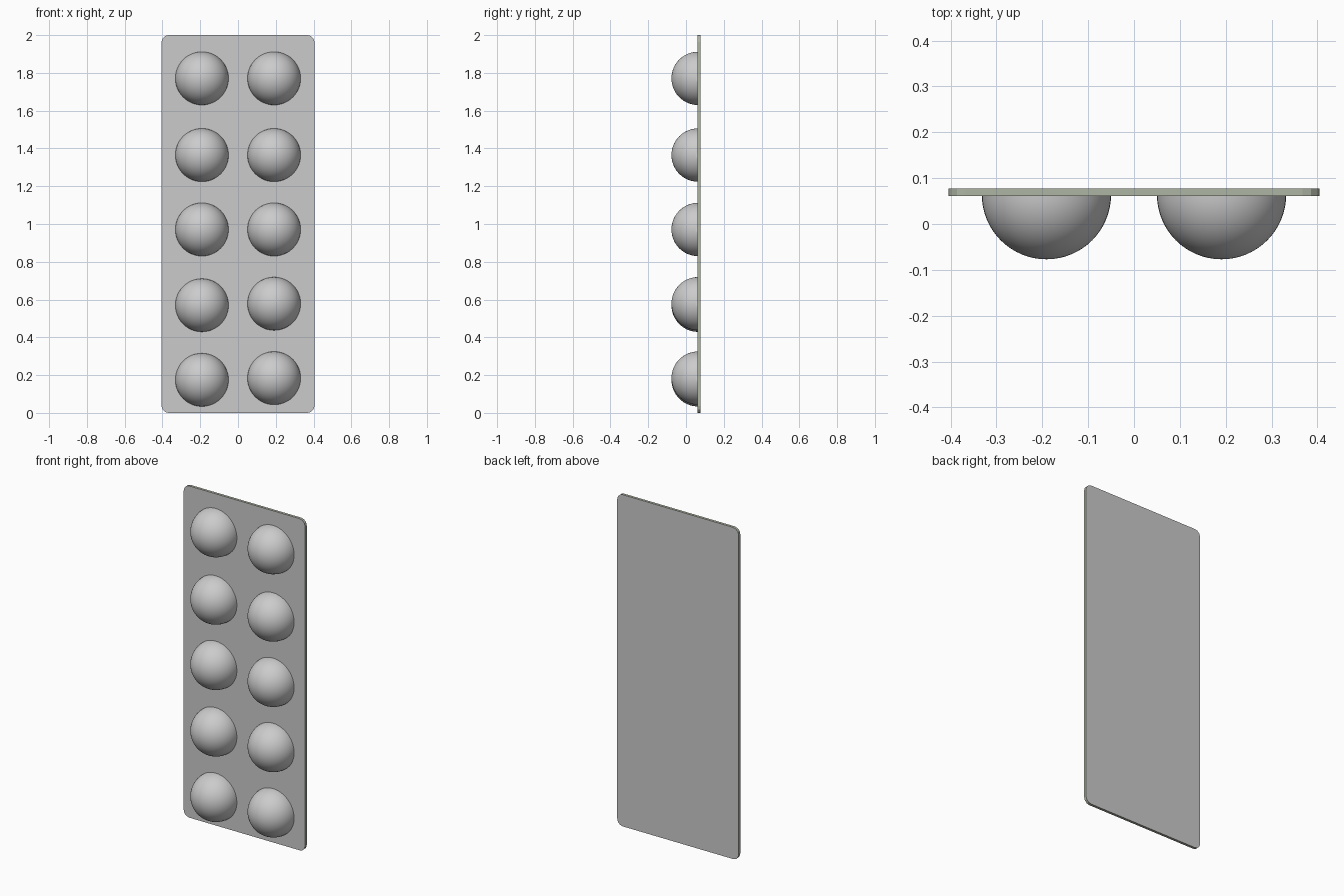
import bpy
import bmesh
from math import cos, sin, pi
from mathutils import Matrix, Vector

default = bpy.data.objects.get("Cube")
if default:
    bpy.data.objects.remove(default)


def make_material(name, rgb):
    mat = bpy.data.materials.new(name)
    mat.use_nodes = True
    color = (*rgb, 1.0)
    mat.diffuse_color = color
    bsdf = next(n for n in mat.node_tree.nodes if n.type == 'BSDF_PRINCIPLED')
    bsdf.inputs["Base Color"].default_value = color
    return mat


def make_object(name, bm, materials):
    mesh = bpy.data.meshes.new(name)
    bm.to_mesh(mesh)
    bm.free()
    for mat in materials:
        mesh.materials.append(mat)
    obj = bpy.data.objects.new(name, mesh)
    bpy.context.collection.objects.link(obj)
    return obj


foil_grey = make_material("foil grey", (0.6, 0.6, 0.6))
edge_green = make_material("greenish grey edge", (0.42, 0.46, 0.37))

# Backing card: rounded rectangle extruded along y, with a tinted rim
HALF_W, HEIGHT, CORNER, SEGMENTS = 0.405, 2.0, 0.037, 3
FRONT_Y, BACK_Y = 0.061, 0.077
bm = bmesh.new()
outline = []
centres = [(1, 1), (-1, 1), (-1, -1), (1, -1)]
for quarter, (sx, sz) in enumerate(centres):
    cx = sx * (HALF_W - CORNER)
    cz = HEIGHT / 2 + sz * (HEIGHT / 2 - CORNER)
    for i in range(SEGMENTS + 1):
        a = (quarter + i / SEGMENTS) * pi / 2
        outline.append(bm.verts.new((cx + CORNER * cos(a), FRONT_Y, cz + CORNER * sin(a))))
front = bm.faces.new(outline)
extruded = bmesh.ops.extrude_face_region(bm, geom=[front], use_keep_orig=True)
moved = [g for g in extruded["geom"] if isinstance(g, bmesh.types.BMVert)]
bmesh.ops.translate(bm, verts=moved, vec=(0, BACK_Y - FRONT_Y, 0))
bmesh.ops.recalc_face_normals(bm, faces=bm.faces)
for face in bm.faces:
    face.material_index = 0 if abs(face.normal.y) > 0.5 else 1
make_object("backing_card", bm, [foil_grey, edge_green])

# Bubbles: two columns of smooth half spheres facing the front
RADIUS, BUBBLE_Y = 0.141, 0.064
columns = {
    "right": (-0.191, [0.175, 0.57, 0.971, 1.365, 1.771]),
    "left": (0.191, [0.184, 0.578, 0.971, 1.365, 1.771]),
}
for side, (x, heights) in columns.items():
    for row, z in enumerate(heights, start=1):
        bm = bmesh.new()
        bmesh.ops.create_uvsphere(bm, u_segments=48, v_segments=32, radius=RADIUS,
                                  matrix=Matrix.Rotation(pi / 2, 4, 'X'))
        bmesh.ops.bisect_plane(bm, geom=bm.verts[:] + bm.edges[:] + bm.faces[:],
                               plane_co=Vector(), plane_no=(0, 1, 0), clear_outer=True)
        for face in bm.faces:
            face.smooth = True
        bubble = make_object(f"{side}_bubble_{row}", bm, [foil_grey])
        bubble.location = (x, BUBBLE_Y, z)
